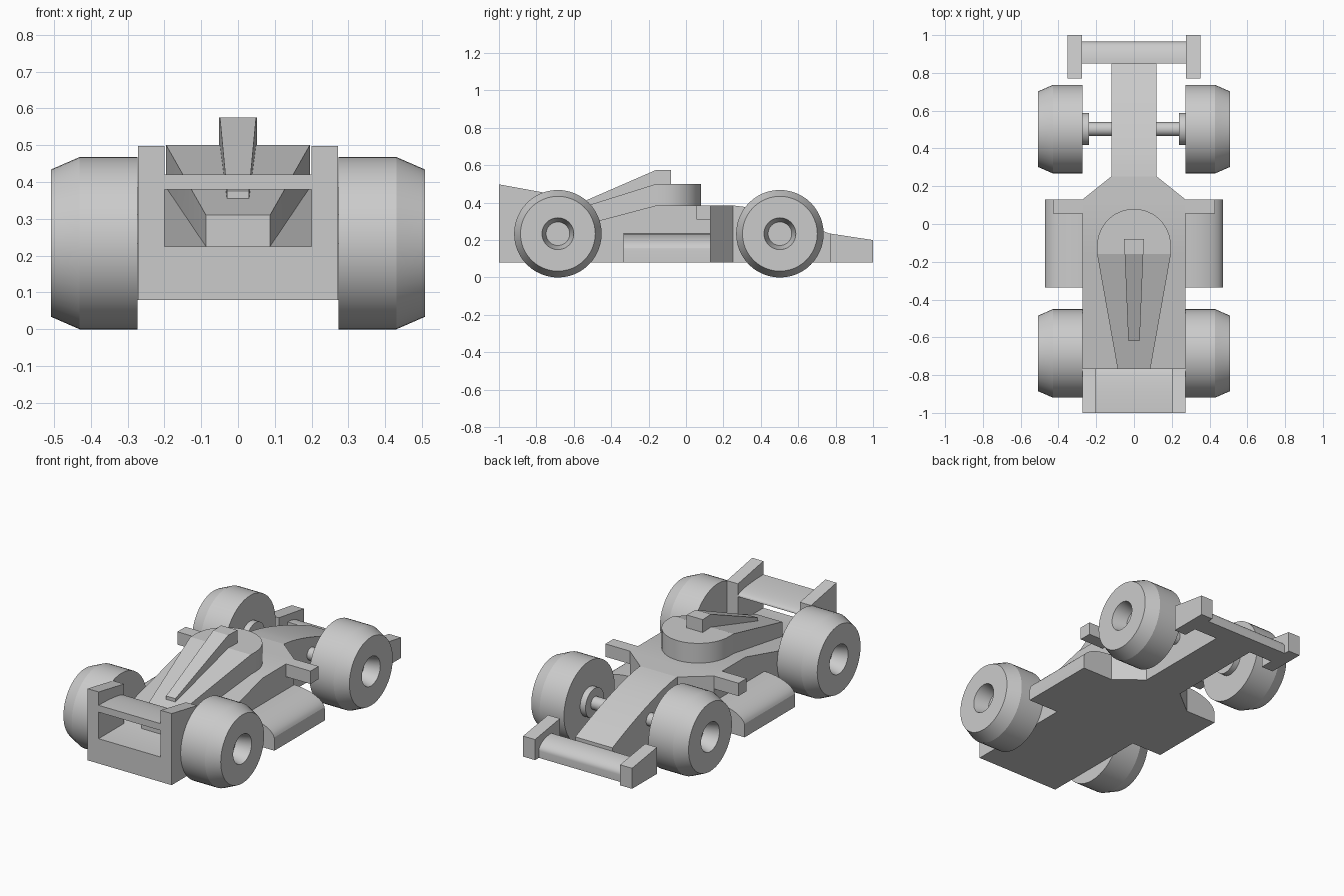
import bpy, bmesh
from math import sin, cos, pi, radians

if "Cube" in bpy.data.objects:
    bpy.data.objects.remove(bpy.data.objects["Cube"])


def finish(name, bm):
    bmesh.ops.recalc_face_normals(bm, faces=bm.faces[:])
    me = bpy.data.meshes.new(name)
    bm.to_mesh(me)
    bm.free()
    ob = bpy.data.objects.new(name, me)
    bpy.context.collection.objects.link(ob)
    return ob


def prism(name, pts, axis, a, b):
    """Extrude a 2D profile along an axis between a and b."""
    place = {'x': lambda p, t: (t, p[0], p[1]),
             'y': lambda p, t: (p[0], t, p[1]),
             'z': lambda p, t: (p[0], p[1], t)}[axis]
    bm = bmesh.new()
    lo = [bm.verts.new(place(p, a)) for p in pts]
    hi = [bm.verts.new(place(p, b)) for p in pts]
    bm.faces.new(lo)
    bm.faces.new(hi)
    n = len(pts)
    for i in range(n):
        j = (i + 1) % n
        bm.faces.new((lo[i], lo[j], hi[j], hi[i]))
    return finish(name, bm)


def box(name, x, y, z):
    return prism(name, [(y[0], z[0]), (y[1], z[0]), (y[1], z[1]), (y[0], z[1])], 'x', *x)


def hull(name, pts):
    bm = bmesh.new()
    for p in pts:
        bm.verts.new(p)
    bmesh.ops.convex_hull(bm, input=bm.verts[:])
    bmesh.ops.dissolve_limit(bm, angle_limit=radians(1), verts=bm.verts[:], edges=bm.edges[:])
    return finish(name, bm)


def lathe(name, profile, s, y, z, n=48):
    """Revolve (x, radius) rings about the x direction, capped at both ends."""
    bm = bmesh.new()
    rings = [[bm.verts.new((s * x, y + r * cos(2 * pi * i / n), z + r * sin(2 * pi * i / n)))
              for i in range(n)] for x, r in profile]
    bm.faces.new(rings[0])
    bm.faces.new(rings[-1])
    for p, q in zip(rings, rings[1:]):
        for i in range(n):
            j = (i + 1) % n
            bm.faces.new((p[i], p[j], q[j], q[i]))
    return finish(name, bm)


LOW, DECK, R = 0.08, 0.385, 0.234

# Main body: flat deck sloping down to the tail
prism("main_body", [(-1, LOW), (0.13, LOW), (0.13, DECK), (-0.16, DECK),
                    (-0.765, 0.225), (-1, 0.225)], 'x', -0.272, 0.272)
# Shoulders tapering into the nose
prism("shoulders", [(-0.272, 0.13), (0.272, 0.13), (0.12, 0.252), (-0.12, 0.252)],
      'z', LOW, DECK)
# Nose with a gently arched top
arch = [(0.252 + 0.598 * t / 10, DECK - 0.185 * (t / 10) ** 1.4) for t in range(11)]
prism("nose", [(0.252, LOW)] + arch + [(0.85, LOW)], 'x', -0.12, 0.12)

# Engine cover: round front, tapering and falling towards the tail
plan = [(0.195 * cos(pi * i / 24), -0.115 + 0.195 * sin(pi * i / 24)) for i in range(25)]
plan += [(-0.195, -0.16), (0.195, -0.16)]
cover = [(x, y, z) for x, y in plan for z in (0.36, 0.5)]
cover += [(x, -0.765, z) for x in (-0.087, 0.087) for z in (0.2, 0.31)]
cover += [(x, -0.16, 0.36) for x in (-0.195, 0.195)]
hull("engine_cover", cover)
# Air intake on top
hull("air_intake", [(s * w, y, z) for s in (-1, 1) for w, y, z in (
    (0.052, -0.08, 0.575), (0.052, -0.08, 0.48), (0.049, -0.16, 0.575),
    (0.049, -0.16, 0.48), (0.03, -0.62, 0.375), (0.03, -0.62, 0.34))])

# Wing blades, both with a curved upper surface
blade = [(-1 + 0.235 * sin(pi / 2 * i / 12), 0.385 + 0.035 * cos(pi / 2 * i / 12))
         for i in range(13)]
prism("rear_wing", [(-1, 0.38)] + blade + [(-0.765, 0.38)], 'x', -0.2, 0.2)
front = [(0.85 + 0.115 * sin(pi / 2 * i / 12), 0.12 + 0.06 * cos(pi / 2 * i / 12))
         for i in range(13)]
prism("front_wing", [(0.85, LOW)] + front + [(0.965, LOW)], 'x', -0.275, 0.275)

for s, side in ((1, "right"), (-1, "left")):
    # Wing end plates
    prism(side + "_rear_end_plate", [(-1, 0.225), (-0.765, 0.225), (-0.765, 0.455), (-1, 0.498)],
          'x', s * 0.2, s * 0.272)
    prism(side + "_front_end_plate", [(0.77, LOW), (1, LOW), (1, 0.2), (0.77, 0.235)],
          'x', s * 0.275, s * 0.352)
    # Side pod with a rounded upper corner
    curve = [(s * (0.272 + 0.198 * sin(pi / 2 * i / 12)), 0.145 + 0.09 * cos(pi / 2 * i / 12))
             for i in range(13)]
    prism(side + "_side_pod", [(s * 0.272, LOW)] + curve + [(s * 0.47, LOW)], 'y', -0.335, 0.13)
    # Mirror
    box(side + "_mirror", (s * 0.27, s * 0.43), (0.055, 0.13), (0.31, DECK))
    # Wheels with a bevelled outer shoulder and a tapered hub recess
    for y, end in ((0.502, "front"), (-0.685, "rear")):
        lathe(f"{side}_{end}_wheel", [(0.273, R), (0.43, R), (0.508, 0.2),
                                      (0.508, 0.085), (0.42, 0.063)], s, y, R)
    # Front hub and axle
    lathe(side + "_front_axle", [(0.11, 0.037), (0.238, 0.037), (0.238, 0.085), (0.274, 0.085)],
          s, 0.502, R, 32)

# Smooth the curved surfaces, keep the creases
for ob in bpy.context.scene.objects:
    ob.select_set(True)
    bpy.context.view_layer.objects.active = ob
bpy.ops.object.shade_smooth_by_angle(angle=radians(15))
